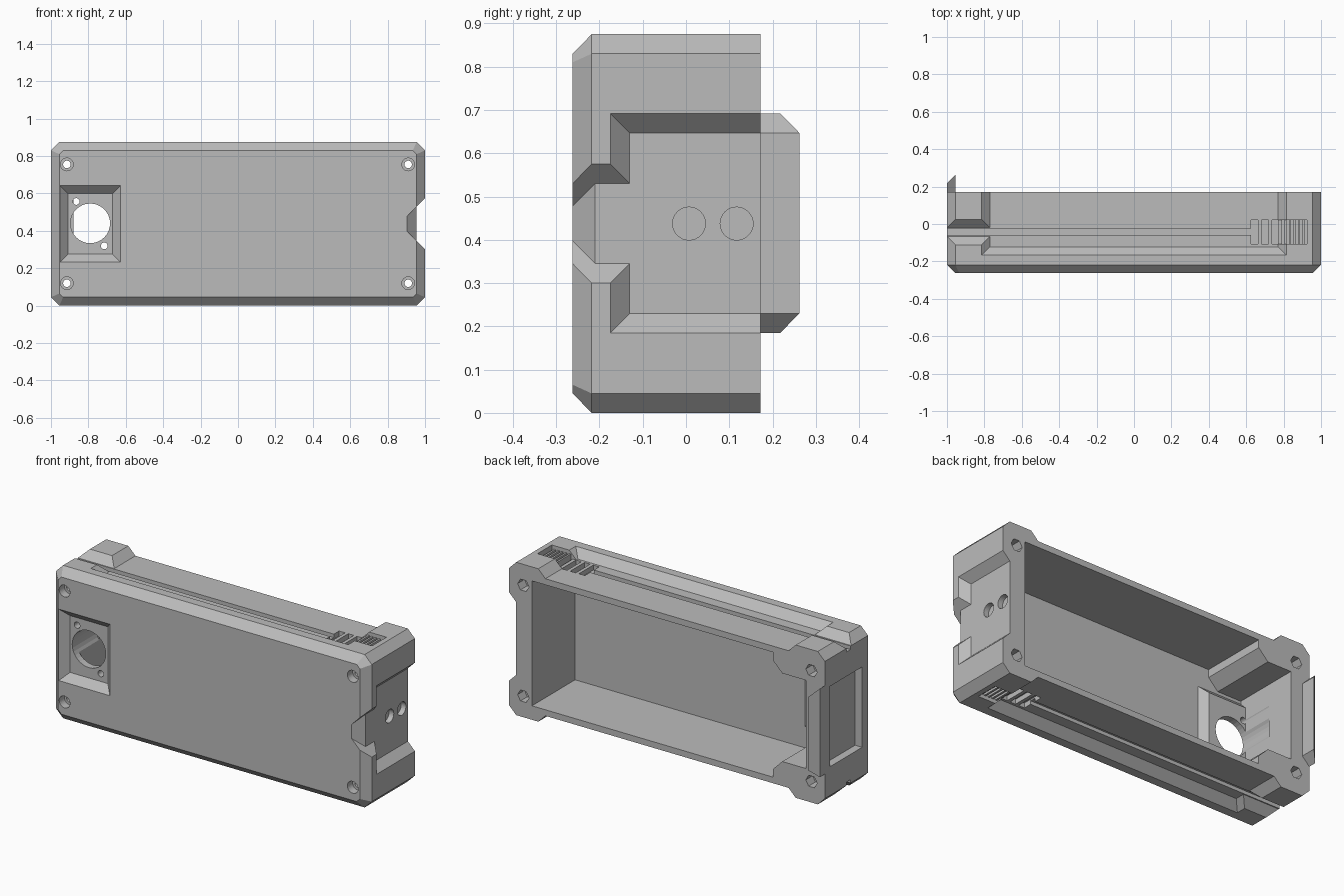
import bpy, bmesh, math

H = 0.875  # overall height

if "Cube" in bpy.data.objects:
    bpy.data.objects.remove(bpy.data.objects["Cube"], do_unlink=True)

grey = bpy.data.materials.new("plain grey")
grey.use_nodes = True
grey.diffuse_color = (0.5, 0.5, 0.5, 1)
grey.node_tree.nodes["Principled BSDF"].inputs["Base Color"].default_value = (0.5, 0.5, 0.5, 1)


def place(axis, a, u, v):
    """Point at a along axis, with the other two coordinates in xyz order."""
    return {"x": (a, u, v), "y": (u, a, v), "z": (u, v, a)}[axis]


def loft(name, axis, a0, poly0, a1, poly1):
    """Solid between two matching outlines."""
    bm = bmesh.new()
    lo = [bm.verts.new(place(axis, a0, *p)) for p in poly0]
    hi = [bm.verts.new(place(axis, a1, *p)) for p in poly1]
    bm.faces.new(lo)
    bm.faces.new(hi)
    n = len(lo)
    for i in range(n):
        j = (i + 1) % n
        bm.faces.new((lo[i], lo[j], hi[j], hi[i]))
    bmesh.ops.recalc_face_normals(bm, faces=bm.faces)
    mesh = bpy.data.meshes.new(name)
    bm.to_mesh(mesh)
    bm.free()
    mesh.materials.append(grey)
    ob = bpy.data.objects.new(name, mesh)
    bpy.context.collection.objects.link(ob)
    return ob


def rect(u0, u1, v0, v1):
    return [(u0, v0), (u1, v0), (u1, v1), (u0, v1)]


def octagon(hx, hz, c):
    m = H / 2
    return [(-hx + c, m - hz), (hx - c, m - hz), (hx, m - hz + c), (hx, m + hz - c),
            (hx - c, m + hz), (-hx + c, m + hz), (-hx, m + hz - c), (-hx, m - hz + c)]


def ring(u, v, r, n=32):
    return [(u + r * math.cos(math.tau * i / n), v + r * math.sin(math.tau * i / n))
            for i in range(n)]


def combine(tool, operation="DIFFERENCE"):
    mod = body.modifiers.new("combine", "BOOLEAN")
    mod.object, mod.operation, mod.solver = tool, operation, "EXACT"
    bpy.context.view_layer.objects.active = body
    bpy.ops.object.modifier_apply(modifier=mod.name)
    bpy.data.objects.remove(tool, do_unlink=True)


def cut(axis, a0, poly0, a1, poly1=None):
    combine(loft("cutter", axis, a0, poly0, a1, poly1 or poly0))


# Case with chamfered front rim
body = loft("case", "y", -0.218, octagon(1, H / 2, 0.045), 0.172, octagon(1, H / 2, 0.045))
front = loft("front_rim", "y", -0.262, octagon(0.955, H / 2 - 0.045, 0.02),
             -0.218, octagon(1, H / 2, 0.045))
combine(front, "UNION")

# Main cavity, narrower at the panel end around the corner screw blocks
half = [(0.855, 0.795), (-0.67, 0.795), (-0.67, 0.75), (-0.73, 0.69), (-0.88, 0.69)]
cut("y", -0.218, half + [(x, H - z) for x, z in reversed(half)], 0.3)

# Connector panel: raised inside, recessed in front
boss = loft("panel_boss", "y", -0.23, rect(-0.95, -0.59, 0.19, 0.685),
            -0.18, rect(-0.9, -0.64, 0.24, 0.635))
combine(boss, "UNION")
cut("y", -0.3, rect(-0.99, -0.59, 0.195, 0.68), -0.22, rect(-0.91, -0.67, 0.275, 0.6))
for x, z, r in ((-0.79, 0.44, 0.106), (-0.865, 0.557, 0.018), (-0.715, 0.32, 0.018)):
    cut("y", -0.3, ring(x, z, r), 0)

# Screw holes with round seats in front and nut pockets behind
for x in (-0.915, 0.91):
    for z in (0.12, H - 0.12):
        cut("y", -0.4, ring(x, z, 0.02), 0.3)
        cut("y", -0.4, ring(x, z, 0.034), -0.215)
        cut("y", 0.11, ring(x, z, 0.036, 6), 0.3)

# Socket in the +x end with two round pockets
cut("x", 0.955, rect(-0.13, 0.3, 0.23, 0.647), 1.045, rect(-0.22, 0.4, 0.14, 0.737))
for y in (0.007, 0.117):
    cut("x", 0.925, ring(y, H / 2, 0.038), 1)


# Flared notch leading into the socket from the front
def notch(floor):
    w = 0.0925 - (0.955 - floor)
    far = w + 1.1 - floor
    return [(floor, H / 2 - w), (floor, H / 2 + w), (1.1, H / 2 + far), (1.1, H / 2 - far)]


cut("y", -0.21, notch(0.955), -0.1)
cut("y", -0.285, notch(0.88), -0.21, notch(0.955))

# Recess in the -x end
cut("x", -1.1, rect(-0.165, 0.125, 0.21, 0.67), -0.955)

# Top and bottom: shallow recess, cable channel, groove and strain-relief pocket
fins = [(0.663, 0.02, 0.83), (0.718, 0.02, 0.83), (0.772, 0.02, 0.83)]
fins += [(0.805 + 0.024 * i, 0.011, 0.855) for i in range(5)]
for top in (True, False):
    def level(z):
        return z if top else H - z

    cut("z", level(0.83), rect(-0.77, 0.77, -0.122, 0.3),
        level(0.92), rect(-0.86, 0.86, -0.212, 0.4))
    cut("z", level(0.83), rect(-1.2, -0.7, -0.066, -0.02),
        level(0.92), rect(-1.2, -0.7, -0.156, 0.07))
    cut("z", level(0.81), rect(-1.2, 0.64, -0.06, -0.025), level(0.85))
    cut("z", level(0.802), rect(0.625, 0.925, -0.108, 0.022), level(0.95))
    for x, w, z in fins:
        loft("cable_fin", "z", level(0.8), rect(x, x + w, -0.108, 0.022),
             level(z), rect(x, x + w, -0.108, 0.022))

# Tapered tongue standing out behind the -x end
loft("tongue", "x", -1, rect(0.172, 0.218, 0.185, 0.692),
     -0.955, rect(0.172, 0.262, 0.23, 0.647))
